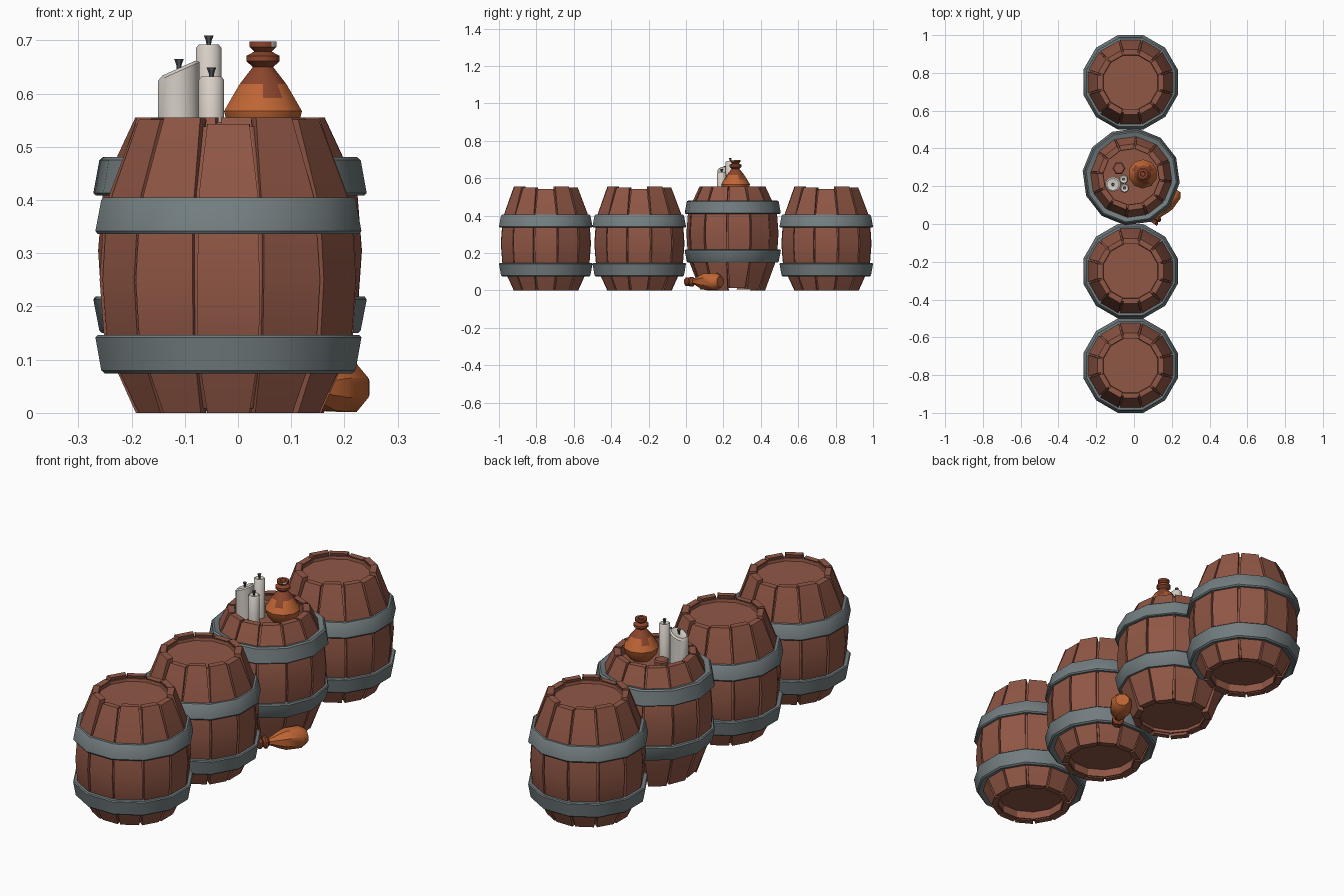
import bpy, bmesh, math, random
from mathutils import Vector

random.seed(4)
if "Cube" in bpy.data.objects:
    bpy.data.objects.remove(bpy.data.objects["Cube"])


def material(name, r, g, b):
    m = bpy.data.materials.new(name)
    m.use_nodes = True
    m.diffuse_color = (r, g, b, 1)
    m.node_tree.nodes["Principled BSDF"].inputs["Base Color"].default_value = (r, g, b, 1)
    return m


WOOD = material("brown wood", .28, .095, .06)
IRON = material("grey iron", .17, .205, .215)
WAX = material("cream wax", .68, .63, .57)
WICK = material("dark wick", .09, .1, .105)
CLAY = material("orange clay", .52, .13, .035)
GLAZE = material("dark glaze", .26, .06, .025)


def make(name, bm, mats, smooth=None):
    bmesh.ops.recalc_face_normals(bm, faces=bm.faces)
    mesh = bpy.data.meshes.new(name)
    bm.to_mesh(mesh)
    bm.free()
    for m in mats:
        mesh.materials.append(m)
    ob = bpy.data.objects.new(name, mesh)
    bpy.context.collection.objects.link(ob)
    if smooth:
        bpy.ops.object.select_all(action='DESELECT')
        bpy.context.view_layer.objects.active = ob
        ob.select_set(True)
        bpy.ops.object.shade_smooth_by_angle(angle=math.radians(smooth))
    return ob


def lathe(bm, profile, sides, phase=0.0, closed=False):
    """Spin (radius, height) points; ends are capped unless the profile is closed."""
    rings = []
    for r, z in profile:
        angles = [phase + math.tau * i / sides for i in range(sides)]
        rings.append([bm.verts.new((r * math.cos(a), r * math.sin(a), z)) for a in angles])
    pairs = list(zip(rings, rings[1:]))
    if closed:
        pairs.append((rings[-1], rings[0]))
    else:
        bm.faces.new(rings[0])
        bm.faces.new(rings[-1])
    for low, high in pairs:
        for i in range(sides):
            j = (i + 1) % sides
            bm.faces.new((low[i], low[j], high[j], high[i]))


# ---- Barrel meshes, shared by all four barrels
SIDES = 12
HEIGHT = .555
STEP = math.tau / SIDES
TO_CORNER = 1 / math.cos(STEP / 2)
BULGE = [(.171, 0), (.207, .08), (.231, .145), (.239, .25), (.233, .34), (.221, .41), (.171, HEIGHT)]


def stave_mesh():
    bm = bmesh.new()
    for s in range(SIDES):
        a = -math.pi / 2 + s * STEP
        out = Vector((math.cos(a), math.sin(a), 0))
        side = Vector((-out.y, out.x, 0))
        lift = random.choice((0, .003))
        drop = .012 if s % 3 == 0 else random.choice((0, .004))
        loops = []
        for r, z in BULGE:
            end = z in (0, HEIGHT)
            fill = random.uniform(.84, .92) if end else random.uniform(.91, .96)
            half = r * math.tan(STEP / 2) * fill
            if z == HEIGHT:
                z -= drop
            outer = out * (r + lift)
            inner = out * (r - .026)
            corners = (outer - side * half, outer + side * half,
                       inner + side * half * .88, inner - side * half * .88)
            loops.append([bm.verts.new(c + Vector((0, 0, z))) for c in corners])
        bm.faces.new(loops[0])
        bm.faces.new(loops[-1])
        for low, high in zip(loops, loops[1:]):
            for i in range(4):
                j = (i + 1) % 4
                bm.faces.new((low[i], low[j], high[j], high[i]))
    return bm


def core_mesh():
    # Fills the seams and forms the recessed lid and base
    wall = [((r - .01) * TO_CORNER, z) for r, z in BULGE[1:-1]]
    profile = [(.148, .045), (.148, .008), (.166, .008)] + wall
    profile += [(.166, .538), (.15, .538), (.148, .525)]
    bm = bmesh.new()
    lathe(bm, profile, SIDES, STEP / 2)
    return bm


def hoop_mesh():
    bm = bmesh.new()
    lower = [(.205, .082), (.232, .074), (.239, .08), (.25, .142), (.246, .146), (.222, .146)]
    upper = [(.222, .336), (.246, .336), (.25, .342), (.239, .4), (.234, .405), (.21, .405)]
    for band in (lower, upper):
        lathe(bm, [(r * TO_CORNER, z) for r, z in band], SIDES, STEP / 2, closed=True)
    return bm


parts = [make("barrel_staves", stave_mesh(), [WOOD], 20),
         make("barrel_core", core_mesh(), [WOOD]),
         make("barrel_hoops", hoop_mesh(), [IRON], 35)]
for n, y in enumerate((-.75, -.25, .25, .75)):
    for part in parts:
        ob = part
        if n:
            ob = part.copy()
            bpy.context.collection.objects.link(ob)
            ob.name = f"{part.name}_{n + 1}"
        ob.location = (-.018, y, 0)
        if n == 2:  # this barrel stands upside down
            ob.location = (-.015, y, HEIGHT)
            ob.rotation_euler = (math.pi, 0, math.radians(8))

# ---- Bung on the upturned barrel
LID = HEIGHT - .045
bm = bmesh.new()
lathe(bm, [(.03, LID), (.034, .545), (.028, .55)], 6)
make("bung", bm, [WOOD]).location = (-.08, .295, 0)


# ---- Candles
def candle(name, x, y, r, top, slant):
    bm = bmesh.new()
    lathe(bm, [(r, LID), (r, top - .006), (r * .8, top), (r * .45, top - .004)], 10, math.pi / 10)
    for v in bm.verts:
        if v.co.z > LID + .01:
            v.co.z += v.co.x * slant
    make(name, bm, [WAX], 40).location = (x, y, 0)
    bm = bmesh.new()
    lathe(bm, [(.004, top - .006), (.005, top + .006), (.009, top + .017), (.004, top + .014)], 6)
    make(name + "_wick", bm, [WICK]).location = (x, y, 0)


candle("wide_candle", -.111, .21, .041, .648, .45)
candle("short_candle", -.05, .19, .025, .632, 0)
candle("tall_candle", -.055, .237, .025, .692, 0)

# ---- Standing jug with dripping glaze on its shoulder and neck
bm = bmesh.new()
lathe(bm, [(.045, LID), (.07, .54), (.077, .567), (.062, .592), (.046, .618), (.034, .633),
           (.02, .65), (.033, .661), (.033, .671), (.017, .679), (.027, .688), (.027, .698),
           (.014, .698), (.012, .688)], 10, math.pi / 10)
for f in bm.faces:
    c = f.calc_center_median()
    column = int((math.atan2(c.y, c.x) + math.pi) / math.tau * 10 + .5)
    f.material_index = int(c.z > (.6 if column % 3 == 0 else .622))
    if abs(c.z - .693) < .002 and c.x > .01 and c.y < -.01:
        f.material_index = 2  # chipped lip
make("standing_jug", bm, [CLAY, GLAZE, WAX], 40).location = (.047, .265, 0)

# ---- Bottle lying on the ground
bm = bmesh.new()
lathe(bm, [(.032, 0), (.049, .028), (.047, .095), (.036, .125), (.021, .155), (.016, .17),
           (.028, .18), (.028, .19), (.017, .197), (.025, .205), (.025, .217), (.012, .217)],
      8, math.pi / 8)
for f in bm.faces:
    f.material_index = int(f.calc_center_median().z > .165)
bottle = make("lying_bottle", bm, [CLAY, GLAZE], 40)
base, mouth = Vector((.223, .183, .047)), Vector((.105, .008, .047))
bottle.location = base
bottle.rotation_euler = (mouth - base).to_track_quat('Z', 'Y').to_euler()
